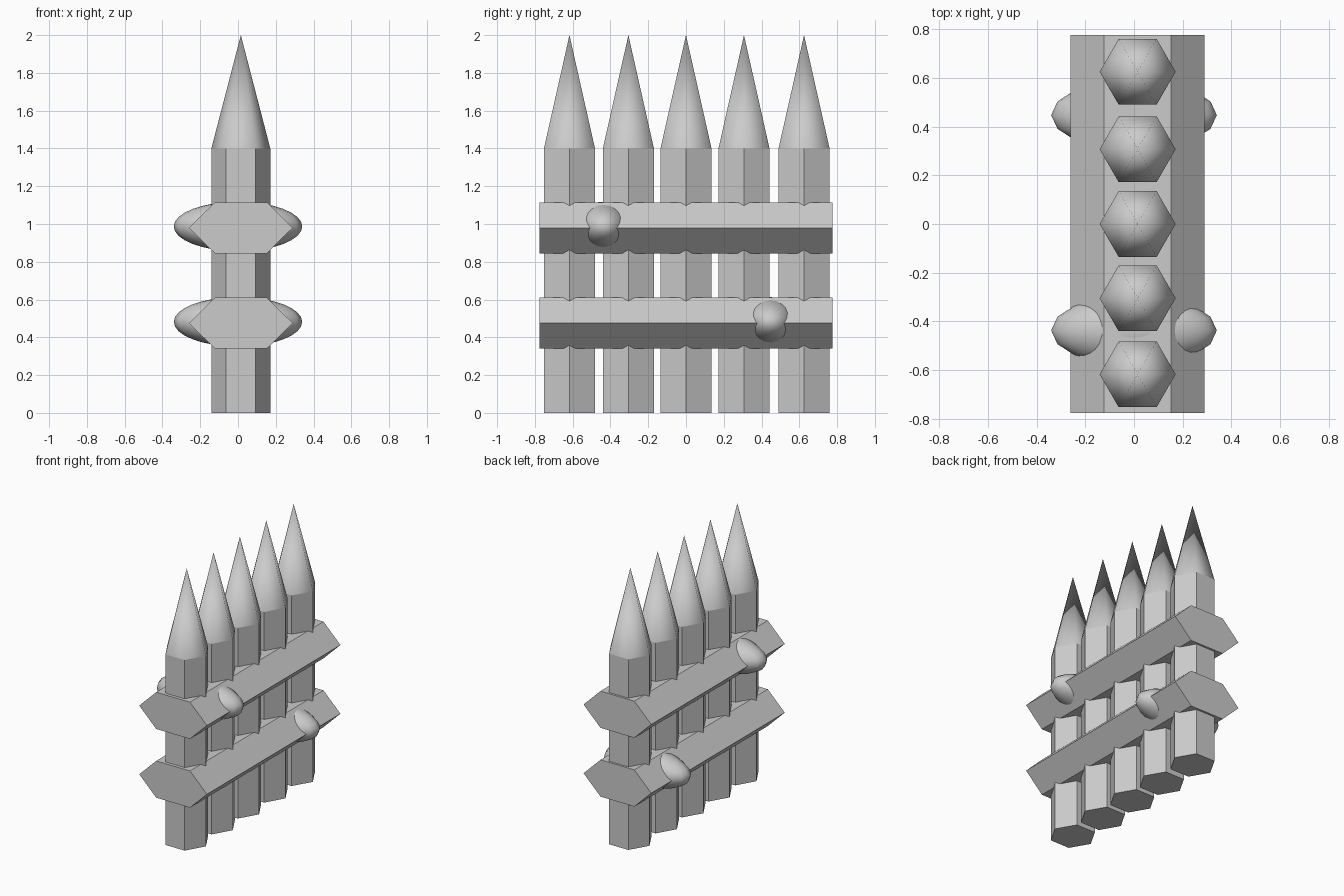
import bpy, bmesh
from math import cos, sin, pi

cube = bpy.data.objects.get("Cube")
if cube:
    bpy.data.objects.remove(cube, do_unlink=True)

CX = 0.015  # stakes and rails share this centre line

grey = bpy.data.materials.new("plain_grey")
grey.use_nodes = True
colour = (0.6, 0.6, 0.6, 1)
grey.diffuse_color = colour
grey.node_tree.nodes["Principled BSDF"].inputs["Base Color"].default_value = colour


def finish(bm, name, location):
    bmesh.ops.recalc_face_normals(bm, faces=bm.faces)
    mesh = bpy.data.meshes.new(name)
    bm.to_mesh(mesh)
    bm.free()
    mesh.materials.append(grey)
    obj = bpy.data.objects.new(name, mesh)
    obj.location = location
    bpy.context.collection.objects.link(obj)
    return obj


def stake(name, y, radius=0.156, shoulder=1.4, tip=2.0):
    """Flat-sided hexagonal post with a smooth pointed top."""
    bm = bmesh.new()
    rings = [[bm.verts.new((radius * cos(i * pi / 3), radius * sin(i * pi / 3), z))
              for i in range(6)] for z in (0, shoulder)]
    low, high = rings
    apex = bm.verts.new((0, 0, tip))
    bm.faces.new(low[::-1])
    for i in range(6):
        j = (i + 1) % 6
        bm.faces.new((low[i], low[j], high[j], high[i]))
        bm.faces.new((high[i], high[j], apex)).smooth = True
        bm.edges.get((high[i], high[j])).smooth = False
    finish(bm, name, (CX, y, 0))


def rail(name, z, length=1.55, half_width=0.275, half_height=0.135):
    """Wide hexagonal beam running front to back."""
    bm = bmesh.new()
    profile = [(half_width, 0), (half_width / 2, half_height), (-half_width / 2, half_height),
               (-half_width, 0), (-half_width / 2, -half_height), (half_width / 2, -half_height)]
    face = bm.faces.new([bm.verts.new((x, -length / 2, h)) for x, h in profile])
    extruded = bmesh.ops.extrude_face_region(bm, geom=[face], use_keep_orig=True)
    moved = [v for v in extruded["geom"] if isinstance(v, bmesh.types.BMVert)]
    bmesh.ops.translate(bm, verts=moved, vec=(0, length, 0))
    finish(bm, name, (CX, 0, z))


def peg(name, y, z):
    """Rounded peg passing sideways through a rail."""
    bm = bmesh.new()
    bmesh.ops.create_uvsphere(bm, u_segments=16, v_segments=16, radius=1)
    bmesh.ops.scale(bm, verts=bm.verts, vec=(0.34, 0.147, 0.131))
    for f in bm.faces:
        f.smooth = True
    finish(bm, name, (0, y, z))


# Row of pointed stakes
for n, y in enumerate((-0.617, -0.305, 0, 0.307, 0.625), 1):
    stake(f"stake_{n}", y)

# Two cross rails, each with one peg
for level, z, peg_y in (("lower", 0.475, 0.447), ("upper", 0.98, -0.437)):
    rail(f"{level}_rail", z)
    peg(f"{level}_peg", peg_y, z + 0.007)
